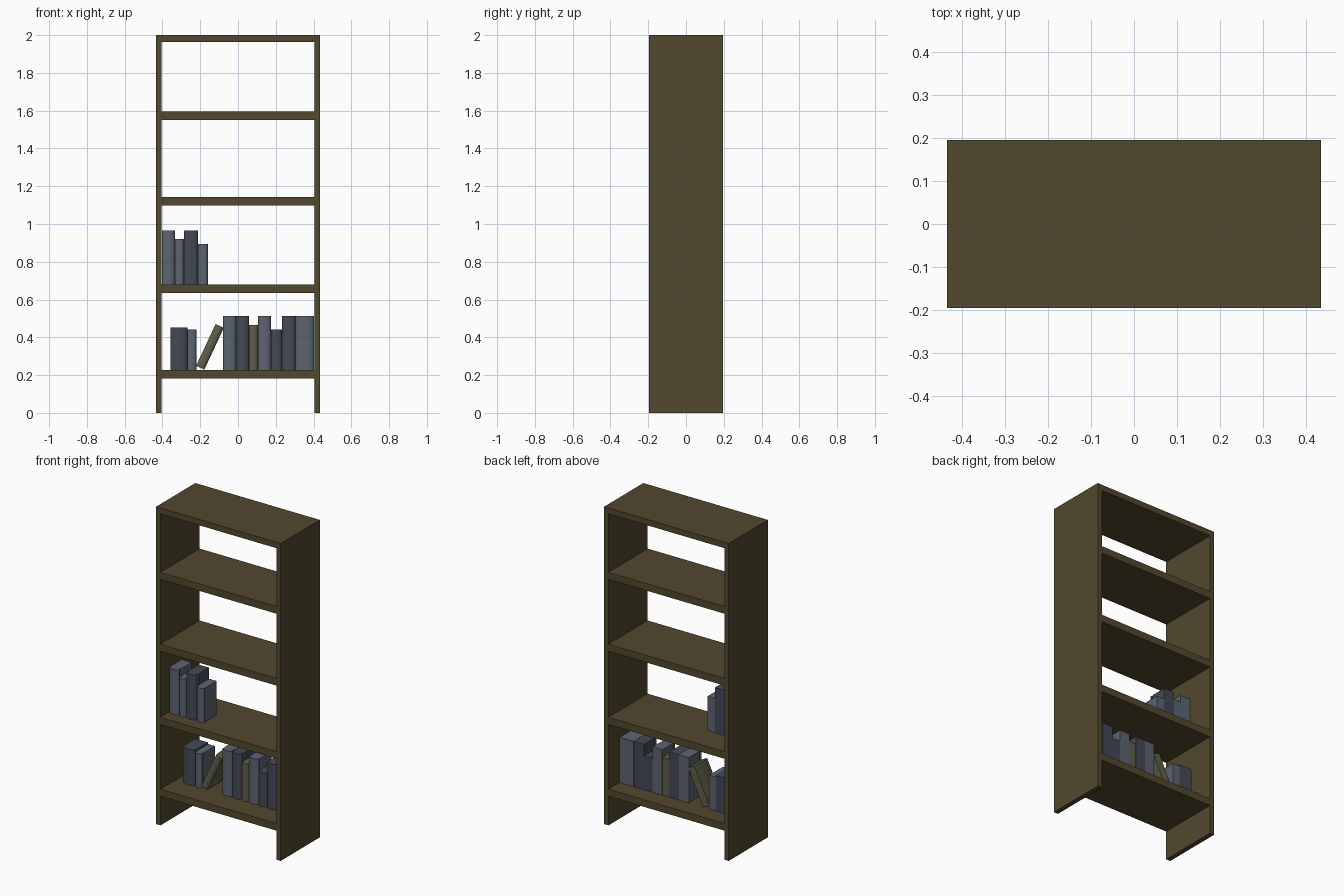
import bpy, bmesh, math
from mathutils import Matrix

if "Cube" in bpy.data.objects:
    bpy.data.objects.remove(bpy.data.objects["Cube"])


def material(name, rgb):
    m = bpy.data.materials.new(name)
    m.diffuse_color = (*rgb, 1)
    m.use_nodes = True
    m.node_tree.nodes["Principled BSDF"].inputs["Base Color"].default_value = m.diffuse_color
    return m


WOOD = material("dark_wood", (0.084, 0.065, 0.027))
SLATE = material("slate_blue", (0.107, 0.130, 0.165))
DARK = material("dark_slate", (0.058, 0.066, 0.090))
OLIVE = material("olive_grey", (0.117, 0.114, 0.069))


def finish(name, bm, mat):
    bmesh.ops.recalc_face_normals(bm, faces=bm.faces)
    mesh = bpy.data.meshes.new(name)
    bm.to_mesh(mesh)
    bm.free()
    mesh.materials.append(mat)
    obj = bpy.data.objects.new(name, mesh)
    bpy.context.collection.objects.link(obj)
    return obj


def box(name, x0, x1, y0, y1, z0, z1, mat):
    bm = bmesh.new()
    bmesh.ops.create_cube(bm, size=1)
    bm.transform(Matrix.Translation(((x0 + x1) / 2, (y0 + y1) / 2, (z0 + z1) / 2))
                 @ Matrix.Diagonal((x1 - x0, y1 - y0, z1 - z0, 1)))
    return finish(name, bm, mat)


def book(name, width, height, y0, y1, mat):
    """Upright book centred on x: rounded spine in front, hinge groove, flat back."""
    w, bulge = width / 2, 0.016
    outline = [(w, y1), (w, y0 + 0.034), (w * 0.84, y0 + 0.026)]
    for i in range(9):
        a = math.pi * i / 8
        outline.append((w * math.cos(a), y0 + bulge - bulge * math.sin(a)))
    outline += [(-w * 0.84, y0 + 0.026), (-w, y0 + 0.034), (-w, y1)]
    bm = bmesh.new()
    face = bm.faces.new([bm.verts.new((x, y, 0)) for x, y in outline])
    ext = bmesh.ops.extrude_face_region(bm, geom=[face])
    for v in ext["geom"]:
        if isinstance(v, bmesh.types.BMVert):
            v.co.z = height
    obj = finish(name, bm, mat)
    bpy.context.view_layer.objects.active = obj
    obj.select_set(True)
    bpy.ops.object.shade_smooth_by_angle(angle=math.radians(35))
    obj.select_set(False)
    return obj


# Case: two side panels, top board, four shelves
X, Y, T = 0.434, 0.195, 0.03
box("left_side_panel", -X, -X + T, -Y, Y, 0, 2, WOOD)
box("right_side_panel", X - T, X, -Y, Y, 0, 2, WOOD)
box("top_board", -X + T, X - T, -Y, Y, 1.963, 2, WOOD)
for i, z in enumerate((0.228, 0.681, 1.142, 1.595)):
    box(f"shelf_{i + 1}", -X + T, X - T, -Y, Y, z - 0.045, z, WOOD)

# Upright books: left x, right x, top z, cover
upper = [(-0.404, -0.334, 0.965, SLATE), (-0.334, -0.286, 0.92, SLATE),
         (-0.286, -0.212, 0.965, DARK), (-0.212, -0.159, 0.895, SLATE)]
lower = [(-0.357, -0.268, 0.452, DARK), (-0.268, -0.22, 0.442, SLATE),
         (-0.08, -0.01, 0.514, SLATE), (-0.01, 0.058, 0.514, DARK),
         (0.058, 0.106, 0.466, OLIVE), (0.106, 0.175, 0.514, SLATE),
         (0.175, 0.233, 0.442, DARK), (0.233, 0.305, 0.514, DARK),
         (0.305, 0.403, 0.514, SLATE)]
for row, books, z, y0, y1 in (("upper", upper, 0.681, -0.12, 0.015),
                              ("lower", lower, 0.228, -0.055, 0.085)):
    for i, (xa, xb, top, mat) in enumerate(books):
        b = book(f"{row}_book_{i + 1}", xb - xa - 0.001, top - z, y0, y1, mat)
        b.location = ((xa + xb) / 2, 0, z)

# Leaning book on the lower shelf
tilt = math.radians(25)
lean = book("leaning_book", 0.048, 0.244, -0.055, 0.085, OLIVE)
lean.rotation_euler = (0, tilt, 0)
lean.location = (-0.2, 0, 0.229 + 0.024 * math.sin(tilt))
